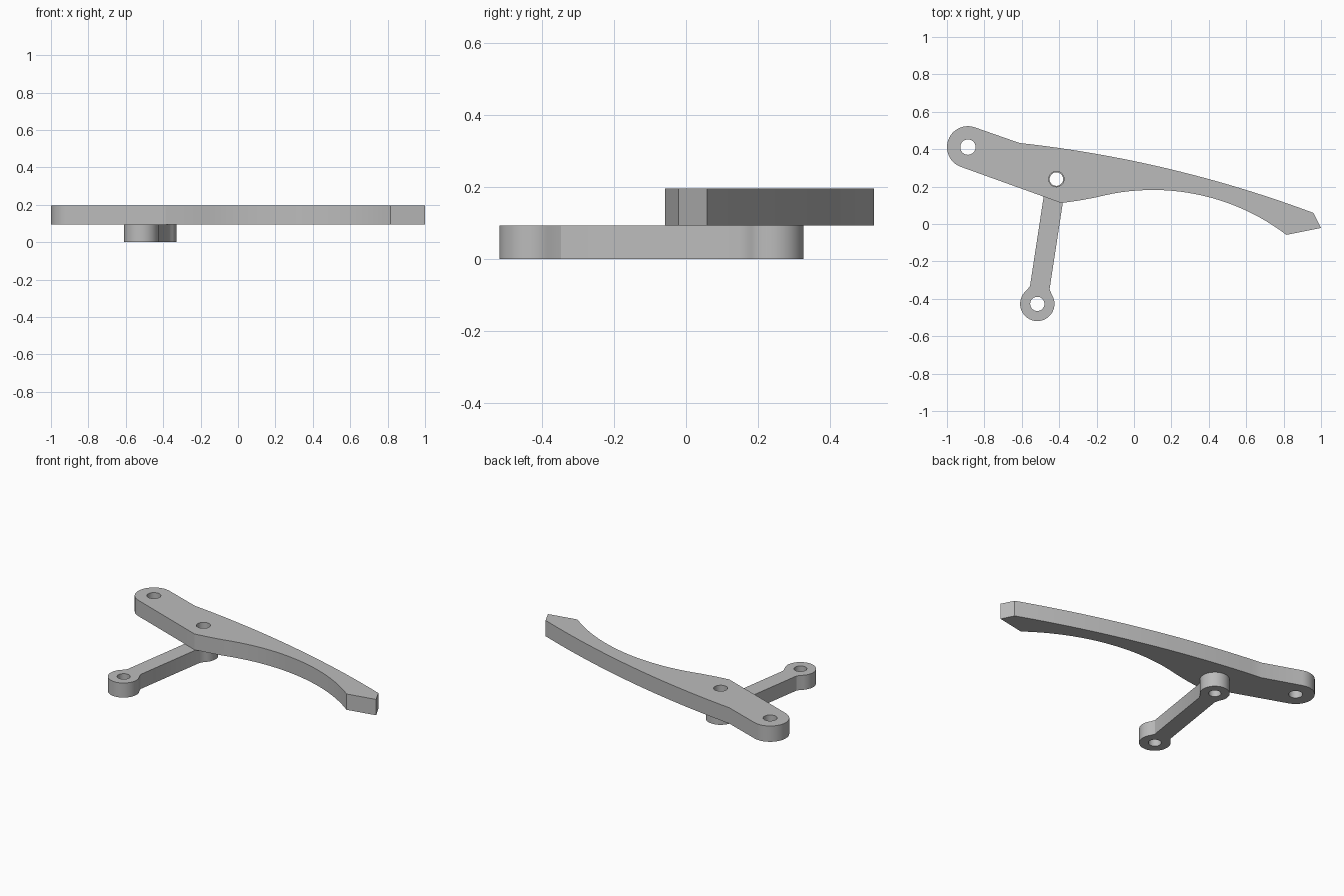
import bpy, bmesh
from math import cos, sin, radians, atan2, pi
from mathutils import Vector

cube = bpy.data.objects.get("Cube")
if cube:
    bpy.data.objects.remove(cube, do_unlink=True)

GREY = (0.5, 0.5, 0.5, 1)
grey = bpy.data.materials.new("plain grey")
grey.use_nodes = True
grey.diffuse_color = GREY
grey.node_tree.nodes["Principled BSDF"].inputs["Base Color"].default_value = GREY


def arc(center, radius, start, end, steps):
    """Points on an arc, angles in radians."""
    angles = [start + (end - start) * i / steps for i in range(steps + 1)]
    return [Vector((center[0] + radius * cos(a), center[1] + radius * sin(a))) for a in angles]


def circle(center, radius, steps=40):
    return arc(center, radius, 0, 2 * pi, steps)[:-1]


def arc_through(a, b, c, steps):
    """Shallow arc from a to c passing through b."""
    a, b, c = Vector(a), Vector(b), Vector(c)
    d = 2 * (a.x * (b.y - c.y) + b.x * (c.y - a.y) + c.x * (a.y - b.y))
    aa, bb, cc = a.dot(a), b.dot(b), c.dot(c)
    o = Vector(((aa * (b.y - c.y) + bb * (c.y - a.y) + cc * (a.y - b.y)) / d,
                (aa * (c.x - b.x) + bb * (a.x - c.x) + cc * (b.x - a.x)) / d))
    start, end = (atan2(p.y - o.y, p.x - o.x) for p in (a, c))
    return arc(o, (a - o).length, start, end, steps)


def plate(name, outline, holes, bottom, top):
    """Flat plate with straight walls and through holes."""
    bm = bmesh.new()
    caps = ([], [])
    for loop in [outline] + holes:
        rings = [[bm.verts.new((p[0], p[1], z)) for p in loop] for z in (bottom, top)]
        low, high = rings
        for i in range(len(loop)):
            j = (i + 1) % len(loop)
            bm.faces.new((low[i], low[j], high[j], high[i]))
            for edges, ring in zip(caps, rings):
                edges.append(bm.edges.get((ring[i], ring[j])))
    for edges in caps:
        bmesh.ops.triangle_fill(bm, use_beauty=True, edges=edges)
    bmesh.ops.recalc_face_normals(bm, faces=bm.faces[:])
    mesh = bpy.data.meshes.new(name)
    bm.to_mesh(mesh)
    bm.free()
    mesh.materials.append(grey)
    mesh.shade_smooth()
    mesh.set_sharp_from_angle(angle=radians(25))
    obj = bpy.data.objects.new(name, mesh)
    bpy.context.collection.objects.link(obj)
    return obj


pivot = Vector((-0.415, 0.24))
eye = (-0.888, 0.411)
foot = Vector((-0.517, -0.427))

# Curved lever: round eye, bowed back, pointed tip, hollow underside
lever = arc(eye, 0.112, radians(70), radians(250), 24)
lever += [Vector((-0.388, 0.112)), Vector((-0.29, 0.126))]
lever += arc_through((-0.2, 0.143), (0.1, 0.182), (0.815, -0.058), 24)
lever += [Vector((1.0, -0.021))]
lever += arc_through((0.96, 0.059), (0.19, 0.294), (-0.612, 0.433), 24)
plate("curved_lever", lever, [circle(eye, 0.041), circle(pivot, 0.041)], 0.094, 0.196)

# Link arm: two round eyes joined by a narrow bar
along = (pivot - foot).normalized()
across = Vector((along.y, -along.x))
heading = atan2(along.y, along.x)
link = []
for center, sign, radius in ((foot, 1, 0.092), (pivot, -1, 0.087)):
    turn = heading if sign > 0 else heading + pi
    neck = [center + sign * (along * 0.088 + across * side * 0.053) for side in (-1, 1)]
    link += neck[:1]
    link += arc(center, radius, turn + radians(48), turn + radians(312), 32)
    link += neck[1:]
plate("link_arm", link, [circle(foot, 0.038), circle(pivot, 0.036)], 0, 0.094)
